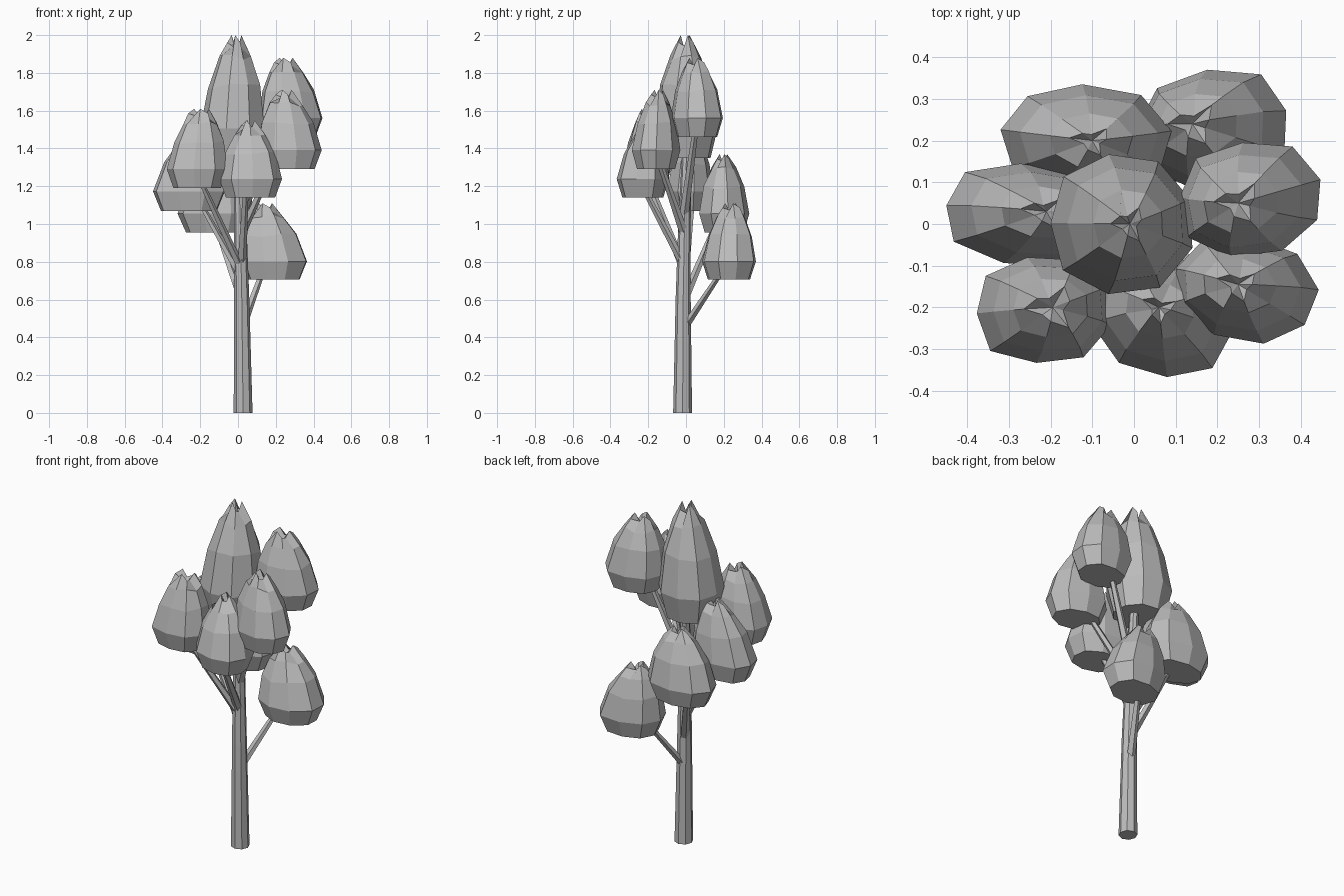
import bpy, bmesh, math, random
from mathutils import Vector

if "Cube" in bpy.data.objects:
    bpy.data.objects.remove(bpy.data.objects["Cube"])

random.seed(4)
SIDES = 9


def material(name, value):
    m = bpy.data.materials.new(name)
    m.diffuse_color = (value, value, value, 1)
    m.use_nodes = True
    m.node_tree.nodes["Principled BSDF"].inputs["Base Color"].default_value = m.diffuse_color
    return m


GREY = material("plain grey", 0.5)


def finish(name, bm):
    bmesh.ops.recalc_face_normals(bm, faces=bm.faces)
    mesh = bpy.data.meshes.new(name)
    bm.to_mesh(mesh)
    bm.free()
    mesh.materials.append(GREY)
    obj = bpy.data.objects.new(name, mesh)
    bpy.context.collection.objects.link(obj)
    return obj


def bridge(bm, low, high):
    n = len(low)
    for i in range(n):
        j = (i + 1) % n
        bm.faces.new((low[i], low[j], high[j], high[i]))


def tube(name, path, sides):
    """Closed tapered tube through horizontal rings (x, y, z, radius)."""
    bm = bmesh.new()
    rings = []
    for x, y, z, r in path:
        rings.append([bm.verts.new((x + r * math.cos(math.tau * i / sides),
                                    y + r * math.sin(math.tau * i / sides), z))
                      for i in range(sides)])
    for low, high in zip(rings, rings[1:]):
        bridge(bm, low, high)
    bm.faces.new(rings[0])
    bm.faces.new(rings[-1])
    return finish(name, bm)


def outline(box, turn, phase):
    """Turned, slightly boxy oval polygon fitted to box (x0, x1, y0, y1)."""
    turn = math.radians(turn)
    points = []
    for i in range(SIDES):
        a = math.tau * (i + phase) / SIDES
        c, s = math.cos(a), math.sin(a)
        r = random.uniform(0.98, 1.04) / (abs(c) ** 2.4 + abs(s) ** 2.4) ** (1 / 2.4)
        u, v = 1.35 * r * c, r * s
        points.append((u * math.cos(turn) - v * math.sin(turn),
                       u * math.sin(turn) + v * math.cos(turn)))
    fitted = []
    for k in range(2):
        values = [p[k] for p in points]
        low, high = min(values), max(values)
        a, b = box[2 * k], box[2 * k + 1]
        fitted.append([a + (v - low) / (high - low) * (b - a) for v in values])
    return [Vector(p) for p in zip(*fitted)]


def clump(name, box, turn, phase, apex, tip, z0, z1):
    """Faceted foliage bud leaning to its apex, with a folded jagged tip."""
    bm = bmesh.new()
    shape = outline(box, turn, phase)
    centre = Vector(((box[0] + box[1]) / 2, (box[2] + box[3]) / 2))
    apex = Vector(apex)

    def point(i, h, w):
        lean = max(0, (h - 0.24) / 0.76)
        p = centre.lerp(apex, lean) + (shape[i] - centre) * w
        return bm.verts.new((p.x, p.y, z0 + h * (z1 - z0)))

    # Bud rings: height fraction, width fraction
    profile = [(0, 0.78), (0.24, 1.0), (0.58, 0.81), (0.82, 0.38 + 0.45 * tip)]
    rings = [[point(i, h + (random.uniform(-0.025, 0.025) if h > 0.3 else 0), w)
              for i in range(SIDES)] for h, w in profile]
    # Rim of the tip: a peak, a shoulder and an inward fold in turn
    rim_steps = [(1.0, 0.7), (0.94, 1.1), (0.91, 0.45)]
    rim = []
    for i in range(SIDES):
        h, w = rim_steps[i % 3]
        rim.append(point(i, h, w * tip))
    rings.append(rim)
    for low, high in zip(rings, rings[1:]):
        bridge(bm, low, high)
    bm.faces.new(rings[0])
    # Pit sunk into the tip
    pit = bm.verts.new((apex.x, apex.y, z0 + 0.84 * (z1 - z0)))
    for i in range(SIDES):
        bm.faces.new((rim[i], rim[(i + 1) % SIDES], pit))
    return finish(name, bm)


# Foliage: name, box at the widest ring, turn, phase, apex, tip width, bottom, top
CLUMPS = [
    ("crown", (-0.2, 0.14, -0.168, 0.167), 0, 0.5, (-0.01, 0.0), 0.24, 1.35, 2.0),
    ("right_upper", (0.11, 0.447, -0.08, 0.195), 5, 0.3, (0.25, 0.05), 0.33, 1.46, 1.88),
    ("right_front", (0.1, 0.443, -0.287, -0.03), -10, 0.3, (0.25, -0.145), 0.28, 1.29, 1.71),
    ("front", (-0.1, 0.233, -0.367, -0.09), -14, 0.1, (0.06, -0.2), 0.24, 1.14, 1.55),
    ("left_front", (-0.377, -0.055, -0.333, -0.08), 0, 0.6, (-0.195, -0.2), 0.38, 1.19, 1.61),
    ("left", (-0.45, -0.07, -0.1, 0.145), -8, 0.5, (-0.21, 0.03), 0.28, 1.07, 1.5),
    ("left_back", (-0.32, 0.09, 0.07, 0.335), -5, 0.4, (-0.1, 0.2), 0.24, 0.955, 1.37),
    ("right_back", (0.005, 0.365, 0.085, 0.37), 8, 0.2, (0.14, 0.24), 0.32, 0.705, 1.11),
]
for name, *spec in CLUMPS:
    clump(name + "_foliage", *spec)

# Trunk, tapering and bending gently
tube("trunk", [(0.027, -0.018, 0, 0.05), (0.02, -0.015, 0.6, 0.04),
               (0.012, -0.008, 1.0, 0.033), (0.0, 0.005, 1.45, 0.022)], 8)

# Branches: start height on the trunk, then the end under each clump
BRANCHES = [
    ("right_upper", 1.05, (0.2, 0.05, 1.5)),
    ("right_front", 0.95, (0.19, -0.14, 1.33)),
    ("front", 0.78, (0.04, -0.22, 1.18)),
    ("left_front", 0.76, (-0.2, -0.2, 1.23)),
    ("left", 0.72, (-0.2, 0.03, 1.11)),
    ("left_back", 0.6, (-0.12, 0.16, 1.0)),
    ("right_back", 0.45, (0.13, 0.19, 0.75)),
]
for name, z, end in BRANCHES:
    tube(name + "_branch", [(0.018, -0.01, z, 0.026), (*end, 0.016)], 5)
